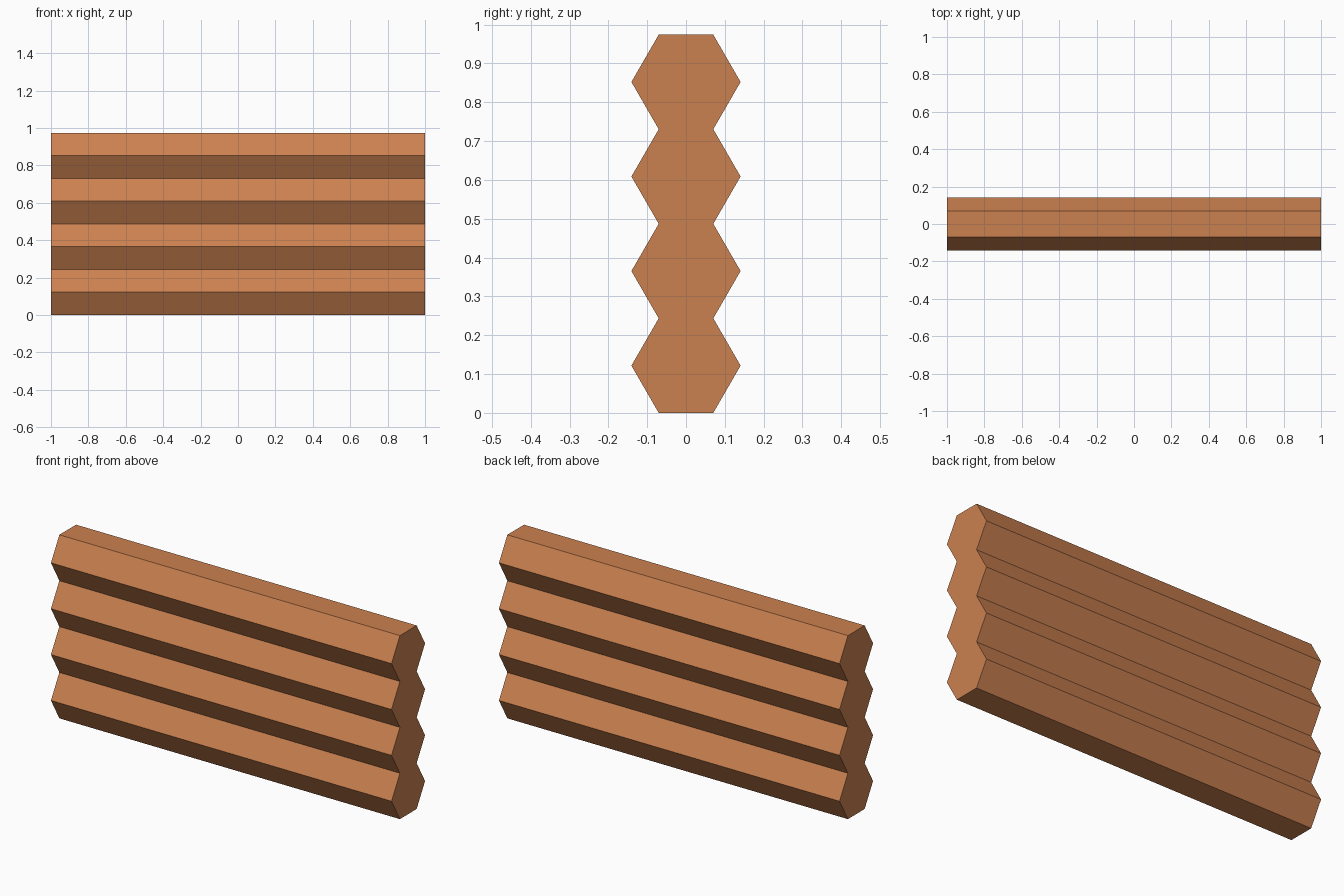
import bpy, bmesh

cube = bpy.data.objects.get("Cube")
if cube:
    bpy.data.objects.remove(cube, do_unlink=True)

LENGTH, LOGS = 2.0, 4
RADIUS = 0.1406              # hexagon corner radius
STEP = RADIUS * 3 ** 0.5     # height of one log

wood = bpy.data.materials.new("warm brown wood")
wood.use_nodes = True
colour = (0.6, 0.22, 0.08, 1)
wood.diffuse_color = colour
wood.node_tree.nodes["Principled BSDF"].inputs["Base Color"].default_value = colour

# End profile: stacked hexagons merged into one zigzag outline
right_side = [(RADIUS if i % 2 else RADIUS / 2, i * STEP / 2)
              for i in range(2 * LOGS + 1)]
outline = right_side + [(-y, z) for y, z in reversed(right_side)]

# Extrude the profile along the length of the wall
bm = bmesh.new()
end = bm.faces.new([bm.verts.new((-LENGTH / 2, y, z)) for y, z in outline])
side = bmesh.ops.extrude_face_region(bm, geom=[end], use_keep_orig=True)
moved = [v for v in side["geom"] if isinstance(v, bmesh.types.BMVert)]
bmesh.ops.translate(bm, verts=moved, vec=(LENGTH, 0, 0))
bmesh.ops.recalc_face_normals(bm, faces=bm.faces)

mesh = bpy.data.meshes.new("log_wall")
bm.to_mesh(mesh)
bm.free()
mesh.materials.append(wood)
wall = bpy.data.objects.new("log_wall", mesh)
bpy.context.collection.objects.link(wall)
